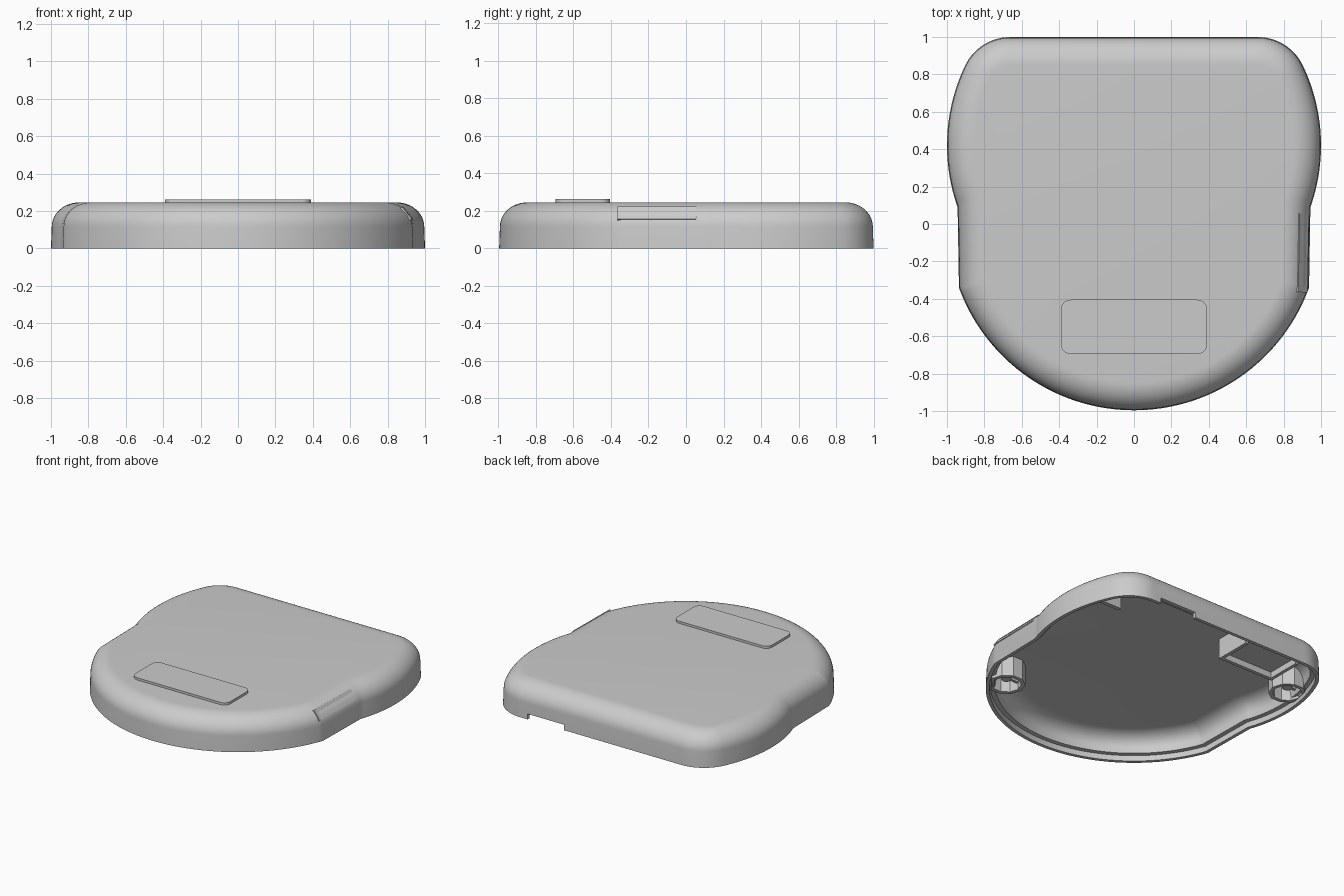
import bpy, bmesh, math
from mathutils import Vector, Matrix

cube = bpy.data.objects.get("Cube")
if cube:
    bpy.data.objects.remove(cube, do_unlink=True)

grey = bpy.data.materials.new("plain grey plastic")
grey.use_nodes = True
colour = (0.6, 0.6, 0.6, 1)
grey.diffuse_color = colour
grey.node_tree.nodes["Principled BSDF"].inputs["Base Color"].default_value = colour


def make_object(name, bm, smooth=None):
    bmesh.ops.recalc_face_normals(bm, faces=bm.faces[:])
    mesh = bpy.data.meshes.new(name)
    bm.to_mesh(mesh)
    bm.free()
    mesh.materials.append(grey)
    obj = bpy.data.objects.new(name, mesh)
    bpy.context.collection.objects.link(obj)
    if smooth:
        shade(obj, smooth)
    return obj


def activate(obj):
    bpy.ops.object.select_all(action='DESELECT')
    obj.select_set(True)
    bpy.context.view_layer.objects.active = obj


def shade(obj, degrees):
    activate(obj)
    bpy.ops.object.shade_smooth_by_angle(angle=math.radians(degrees))


def boolean(obj, other, operation):
    cut = obj.modifiers.new("cut", 'BOOLEAN')
    cut.operation, cut.solver, cut.object = operation, 'EXACT', other
    activate(obj)
    bpy.ops.object.modifier_apply(modifier=cut.name)


def box(name, low, high):
    bm = bmesh.new()
    low, high = Vector(low), Vector(high)
    matrix = Matrix.Translation((low + high) / 2) @ Matrix.Diagonal((*(high - low), 1))
    bmesh.ops.create_cube(bm, size=1, matrix=matrix)
    return make_object(name, bm)


def arc(cx, cy, r, start, end, steps):
    angles = [math.radians(start + (end - start) * i / steps) for i in range(steps + 1)]
    return [Vector((cx + r * math.cos(a), cy + r * math.sin(a))) for a in angles]


def inset(points, distance):
    """Move a counter-clockwise outline inward with mitred corners."""
    result = []
    for i, p in enumerate(points):
        a = (p - points[i - 1]).normalized()
        b = (points[(i + 1) % len(points)] - p).normalized()
        na, nb = Vector((-a.y, a.x)), Vector((-b.y, b.x))
        result.append(p + (na + nb) * distance / (1 + na.dot(nb)))
    return result


def loft(name, outlines, smooth=None):
    """Skin a stack of (outline, height) rings and cap both ends."""
    bm = bmesh.new()
    rings = [[bm.verts.new((p.x, p.y, z)) for p in pts] for pts, z in outlines]
    for lower, upper in zip(rings, rings[1:]):
        for i in range(len(lower)):
            j = (i + 1) % len(lower)
            bm.faces.new((lower[i], lower[j], upper[j], upper[i]))
    bm.faces.new(rings[0][::-1])
    bm.faces.new(rings[-1])
    return make_object(name, bm, smooth)


# Plan outline: round front, straight grips, bulging sides, square back
half = arc(0, 0, 0.996, -90, -20, 36)
half += arc(0.01, 0.42, 0.99, -19.5, 25.5, 24)
half += arc(0.66, 0.73, 0.27, 30, 90, 12)
outline = half + [Vector((-p.x, p.y)) for p in reversed(half[1:])]

# Shell section: inner ceiling, stepped rim, outer wall, rounded shoulder
ceiling = 0.17
steps = 12
quarter = [math.pi / 2 * i / steps for i in range(steps + 1)]
section = [(0.065 + 0.125 * (1 - math.cos(a)), 0.07 + (ceiling - 0.07) * math.sin(a))
           for a in reversed(quarter)]
section += [(0.06, 0.04), (0.027, 0.04), (0.025, 0), (0, 0)]
shoulder = [(0.004 + 0.145 * (1 - math.cos(a)), 0.115 + 0.13 * math.sin(a)) for a in quarter]
shell = loft("cover_shell", [(inset(outline, d), z) for d, z in section + shoulder])

# Cable notch in the back rim and a wider gap in the inner lip
for low, high in (((0.3, 0.9, -0.1), (0.6, 1.1, 0.04)),
                  ((0.1, 0.85, -0.1), (0.6, 0.97, 0.055))):
    cutter = box("notch_cutter", low, high)
    boolean(shell, cutter, 'DIFFERENCE')
    bpy.data.objects.remove(cutter, do_unlink=True)
shade(shell, 25)

# Raised label plate with rounded corners
plate = []
for cx, cy, start in ((0.34, -0.455, 0), (-0.34, -0.455, 90), (-0.34, -0.645, 180), (0.34, -0.645, 270)):
    plate += arc(cx, cy, 0.05, start, start + 90, 8)
loft("label_plate", [(plate, 0.235), (plate, 0.262)], 30)

# Nearly flush flat grip pad on the +x shoulder
grip = box("grip_pad", (-0.041, -0.205, -0.018), (0.041, 0.215, 0.004))
grip.location = (0.9035, -0.16, 0.1875)
grip.rotation_euler = (0, 0.915, -0.016)

# Two faceted screw bosses with hub and rib, trimmed to the wall
root = ceiling + 0.01
trim = loft("boss_trim", [(inset(outline, 0.035), 0.01)]
            + [(inset(outline, d + 0.03), z - 0.02) for d, z in shoulder])
for name, x, y in (("front", 0.67, -0.535), ("back", -0.85, 0.59)):
    outer, inner = (arc(x, y, r, 0, 324, 9) for r in (0.128, 0.1))
    tube = loft(name + "_boss",
                [(inner, ceiling - 0.005), (inner, 0.02), (outer, 0.02), (outer, root)])
    hub = arc(x, y, 0.035, 0, 315, 7)
    core = loft(name + "_boss_hub", [(hub, 0.06), (hub, root)])
    rib = box(name + "_boss_rib", (x - 0.11, y - 0.01, 0.07), (x + 0.11, y + 0.01, root))
    for part in (tube, core, rib):
        boolean(part, trim, 'INTERSECT')
bpy.data.objects.remove(trim, do_unlink=True)

# Shallow tray along the back wall, and a gusset in the other corner
box("tray_floor", (-0.66, 0.65, 0.065), (-0.2, 0.95, root))
box("tray_long_wall", (-0.66, 0.65, 0.02), (-0.2, 0.675, root))
for x in (-0.66, -0.225):
    box("tray_end_wall", (x, 0.65, 0.02), (x + 0.025, 0.93, root))
box("corner_gusset", (0.66, 0.62, 0.09), (0.88, 0.65, root))
